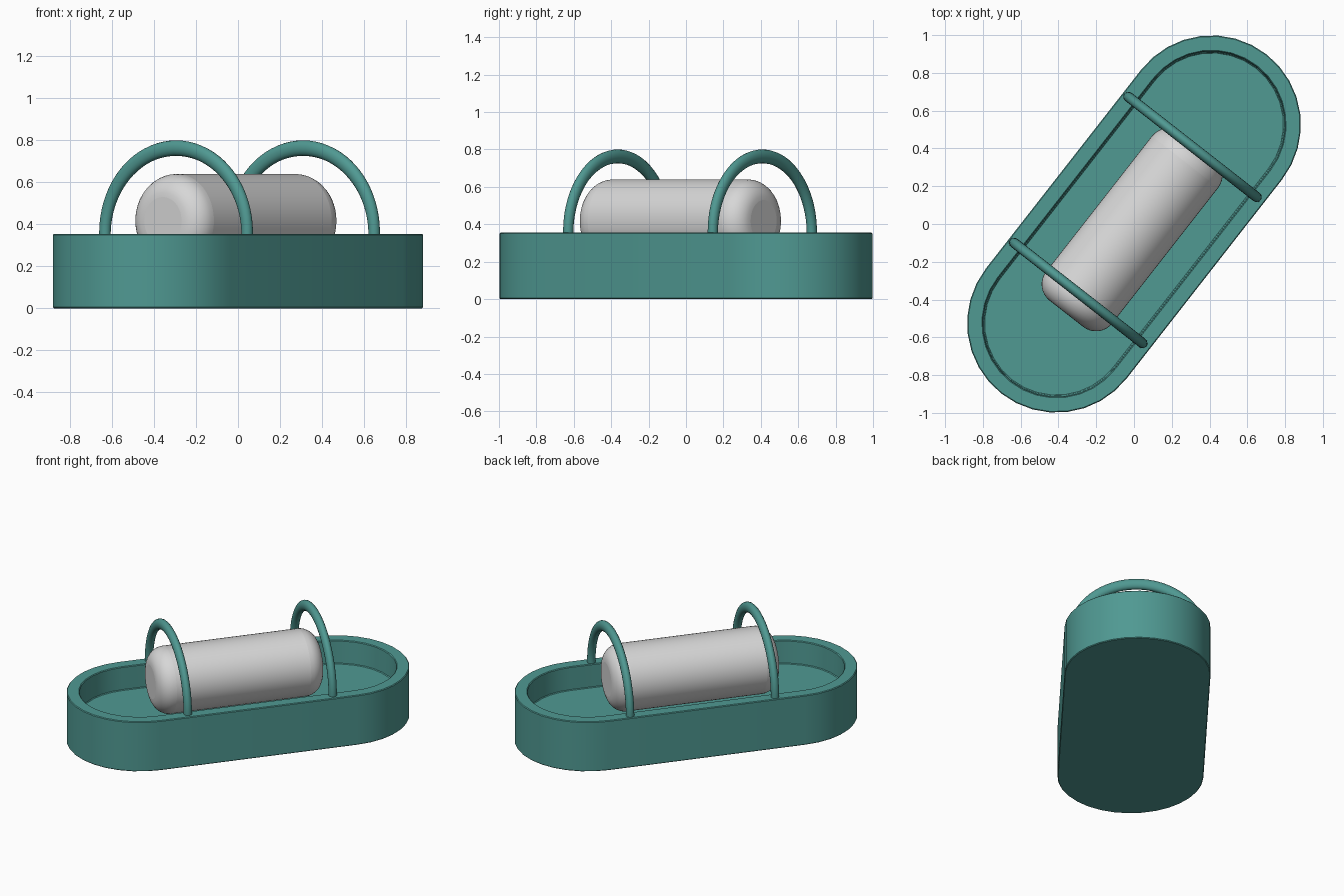
import bpy
import bmesh
import math
from mathutils import Matrix

old = bpy.data.objects.get("Cube")
if old:
    bpy.data.objects.remove(old, do_unlink=True)

TURN = math.radians(52)      # direction of the tray's long axis
HALF = 0.667                 # centre to the middle of a rounded end
RIM, FLOOR = 0.355, 0.19     # tray heights


def material(name, colour):
    mat = bpy.data.materials.new(name)
    mat.use_nodes = True
    mat.diffuse_color = (*colour, 1)
    mat.node_tree.nodes["Principled BSDF"].inputs["Base Color"].default_value = (*colour, 1)
    return mat


teal = material("teal", (0.08, 0.32, 0.29))
grey = material("light grey", (0.68, 0.68, 0.68))


def finish(bm, name, mat, place, bevel=0, segments=1):
    """Make an object from the mesh, turned onto the long axis."""
    bmesh.ops.recalc_face_normals(bm, faces=bm.faces)
    mesh = bpy.data.meshes.new(name)
    bm.to_mesh(mesh)
    bm.free()
    mesh.materials.append(mat)
    obj = bpy.data.objects.new(name, mesh)
    bpy.context.collection.objects.link(obj)
    obj.matrix_world = Matrix.Translation(place) @ Matrix.Rotation(TURN, 4, "Z")
    if bevel:
        mod = obj.modifiers.new("Rounded edges", "BEVEL")
        mod.width, mod.segments = bevel, segments
        mod.limit_method, mod.angle_limit = "ANGLE", math.radians(50)
    bpy.ops.object.select_all(action="DESELECT")
    obj.select_set(True)
    bpy.context.view_layer.objects.active = obj
    bpy.ops.object.shade_smooth_by_angle(angle=math.radians(35))
    return obj


def stadium(bm, radius, z, steps=16):
    """Ring of vertices with straight sides and two round ends."""
    ring = []
    for side in (1, -1):
        for i in range(steps + 1):
            a = math.pi * (i / steps - 0.5)
            ring.append(bm.verts.new((side * (HALF + radius * math.cos(a)),
                                      side * radius * math.sin(a), z)))
    return ring


def bridge(bm, a, b):
    for i in range(len(a)):
        j = (i + 1) % len(a)
        bm.faces.new((a[i], a[j], b[j], b[i]))


# Tray: outer wall, rim, inner wall and floor
bm = bmesh.new()
rings = [stadium(bm, r, z) for r, z in
         ((0.473, 0), (0.473, RIM), (0.39, RIM), (0.385, FLOOR))]
for lower, upper in zip(rings, rings[1:]):
    bridge(bm, lower, upper)
bm.faces.new(rings[0])
bm.faces.new(rings[-1])
finish(bm, "tray", teal, (0, 0, 0), 0.005)

# Drum lying along the tray, with well rounded ends
bm = bmesh.new()
bmesh.ops.create_cone(bm, cap_ends=True, segments=48, radius1=0.223, radius2=0.223,
                      depth=1.13, matrix=Matrix.Rotation(math.pi / 2, 4, "Y"))
finish(bm, "drum", grey, (-0.01, -0.03, 0.417), 0.11, 8)


# Arched handles across the tray, thicker at the crown, feet sunk in the rim
def handle(name, place):
    bm = bmesh.new()
    rings, steps, sides = [], 40, 16
    foot = 0.06
    for i in range(steps + 1):
        a = -foot + (math.pi + 2 * foot) * i / steps
        thick = 0.028 + 0.009 * max(0, math.sin(a))
        ring = []
        for k in range(sides):
            p = 2 * math.pi * k / sides
            out = thick * math.cos(p)
            ring.append(bm.verts.new((0.027 * math.sin(p),
                                      (0.43 + out) * math.cos(a),
                                      (0.408 + out) * math.sin(a))))
        rings.append(ring)
    for a, b in zip(rings, rings[1:]):
        bridge(bm, a, b)
    bm.faces.new(rings[0])
    bm.faces.new(rings[-1])
    finish(bm, name, teal, place)


handle("front_handle", (-0.295, -0.365, RIM))
handle("back_handle", (0.31, 0.408, RIM))
